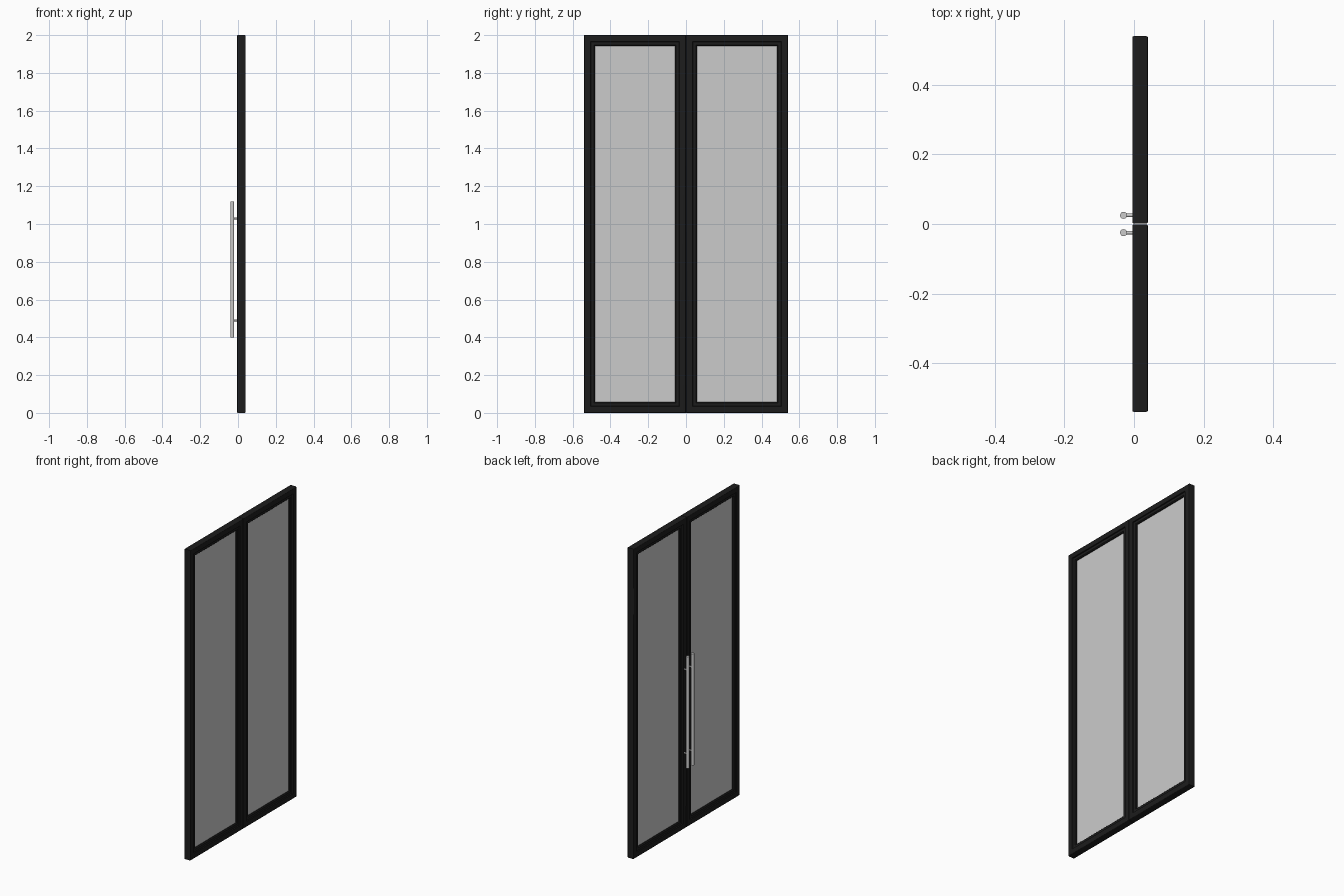
import bpy, bmesh, math

if "Cube" in bpy.data.objects:
    bpy.data.objects.remove(bpy.data.objects["Cube"])

FRONT, BACK = -0.005, 0.04          # faces of the door leaf along x
MID = (FRONT + BACK) / 2
HALF = (BACK - FRONT) / 2
Y0, Y1, HEIGHT = 0.001, 0.54, 2.0   # one leaf, measured from the meeting line

black = bpy.data.materials.new("black_frame")
black.diffuse_color = (0.012, 0.012, 0.012, 1)
black.use_nodes = True
black.node_tree.nodes["Principled BSDF"].inputs["Base Color"].default_value = black.diffuse_color


def finish(name, bm, mat=None, smooth=False):
    bmesh.ops.recalc_face_normals(bm, faces=bm.faces)
    me = bpy.data.meshes.new(name)
    bm.to_mesh(me)
    bm.free()
    ob = bpy.data.objects.new(name, me)
    bpy.context.collection.objects.link(ob)
    if mat:
        me.materials.append(mat)
    if smooth:
        bpy.context.view_layer.objects.active = ob
        ob.select_set(True)
        bpy.ops.object.shade_smooth_by_angle(angle=math.radians(40))
        ob.select_set(False)
    return ob


def frame_profile():
    # (inset from outer edge, offset from mid plane): rounded edge, step, glazing bead
    r = 0.005
    side = [(r - r * math.cos(a), HALF - r + r * math.sin(a))
            for a in (math.radians(22.5 * i) for i in range(5))]
    side += [(0.034, HALF), (0.036, HALF - 0.006), (0.052, HALF - 0.006),
             (0.057, HALF - 0.011), (0.057, 0.003)]
    return side + [(d, -x) for d, x in reversed(side)]


# Mitred frame swept around the leaf
def door_frame(name, s):
    bm = bmesh.new()
    rings = []
    for d, x in frame_profile():
        corners = [(Y0 + d, d), (Y1 - d, d), (Y1 - d, HEIGHT - d), (Y0 + d, HEIGHT - d)]
        rings.append([bm.verts.new((MID + x, s * y, z)) for y, z in corners])
    for i, a in enumerate(rings):
        b = rings[(i + 1) % len(rings)]
        for j in range(4):
            k = (j + 1) % 4
            bm.faces.new((a[j], a[k], b[k], b[j]))
    finish(name, bm, black, True)


# Glass pane held in the frame
def glass_pane(name, s):
    bm = bmesh.new()
    bmesh.ops.create_cube(bm, size=1)
    for v in bm.verts:
        v.co = (MID + v.co.x * 0.012,
                s * (Y0 + Y1) / 2 + v.co.y * (Y1 - Y0 - 0.112),
                HEIGHT / 2 + v.co.z * (HEIGHT - 0.112))
    finish(name, bm)


def rod(name, radius, length, loc, along_x=False):
    bpy.ops.mesh.primitive_cylinder_add(
        vertices=24, radius=radius, depth=length, location=loc,
        rotation=(0, math.pi / 2 if along_x else 0, 0))
    ob = bpy.context.object
    ob.name = name
    bpy.ops.object.shade_smooth_by_angle(angle=math.radians(40))
    ob.select_set(False)


for label, s in (("left", -1), ("right", 1)):
    door_frame(label + "_door_frame", s)
    glass_pane(label + "_glass", s)
    # Pull bar with two standoffs
    y = s * 0.025
    rod(label + "_handle_bar", 0.01, 0.72, (-0.03, y, 0.76))
    for pos, z in (("lower", 0.49), ("upper", 1.03)):
        rod(f"{label}_{pos}_handle_post", 0.005, 0.028, (-0.016, y, z), True)
